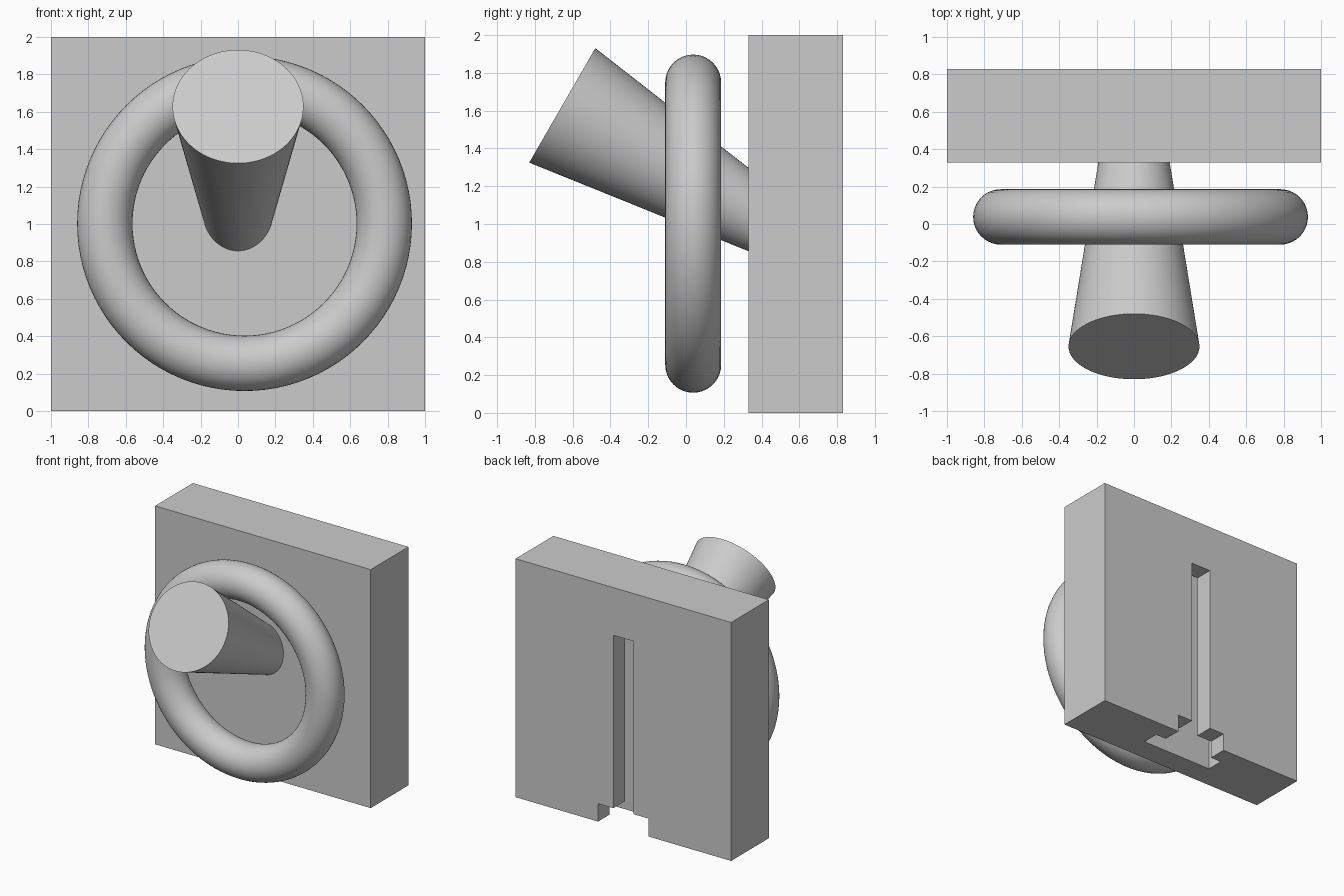
import bpy
from math import radians, tan
from mathutils import Vector

default = bpy.data.objects.get("Cube")
if default:
    bpy.data.objects.remove(default)

grey = bpy.data.materials.new("plain grey")
grey.use_nodes = True
colour = (0.6, 0.6, 0.6, 1)
grey.diffuse_color = colour
grey.node_tree.nodes["Principled BSDF"].inputs["Base Color"].default_value = colour


def finish(name, smooth=False):
    obj = bpy.context.object
    obj.name = name
    obj.data.materials.append(grey)
    if smooth:
        bpy.ops.object.shade_smooth_by_angle(angle=radians(40))
    return obj


def box(name, half_width, y0, y1, z0, z1):
    bpy.ops.mesh.primitive_cube_add(size=1, location=(0, (y0 + y1) / 2, (z0 + z1) / 2))
    bpy.context.object.scale = (2 * half_width, y1 - y0, z1 - z0)
    bpy.ops.object.transform_apply(location=False, rotation=False, scale=True)
    return finish(name)


# Wall block with a T-shaped mounting channel, open at the bottom
BACK = 0.83
block = box("wall_block", 1, 0.33, BACK, 0, 2)
cutters = [
    box("channel_cutter", 0.335, BACK - 0.3, BACK - 0.155, -0.1, 1.84),
    box("slot_cutter", 0.093, BACK - 0.2, BACK + 0.1, -0.1, 1.6),
    box("entry_cutter", 0.235, BACK - 0.2, BACK + 0.1, -0.1, 0.15),
]
bpy.ops.object.select_all(action="DESELECT")
bpy.context.view_layer.objects.active = block
block.select_set(True)
for cutter in cutters:
    cutter.hide_render = True
    cut = block.modifiers.new("cut", "BOOLEAN")
    cut.operation = "DIFFERENCE"
    cut.solver = "EXACT"
    cut.object = cutter
    bpy.ops.object.modifier_apply(modifier=cut.name)
    bpy.data.objects.remove(cutter)

# Tapered peg, tilted up and out of the block
axis = Vector((0, -0.866, 0.5)).normalized()
tip = Vector((0, -0.655, 1.628))
length, tip_radius = 1.25, 0.35
bpy.ops.mesh.primitive_cone_add(
    vertices=96, radius1=tip_radius - length * tan(radians(8)), radius2=tip_radius,
    depth=length, location=tip - axis * length / 2,
    rotation=axis.to_track_quat("Z", "Y").to_euler())
finish("tapered_peg", smooth=True)

# Ring hanging on the peg
bpy.ops.mesh.primitive_torus_add(
    major_radius=0.747, minor_radius=0.148, major_segments=96, minor_segments=40,
    location=(0.035, 0.038, 1.002), rotation=(radians(90), 0, 0))
finish("ring", smooth=True)
